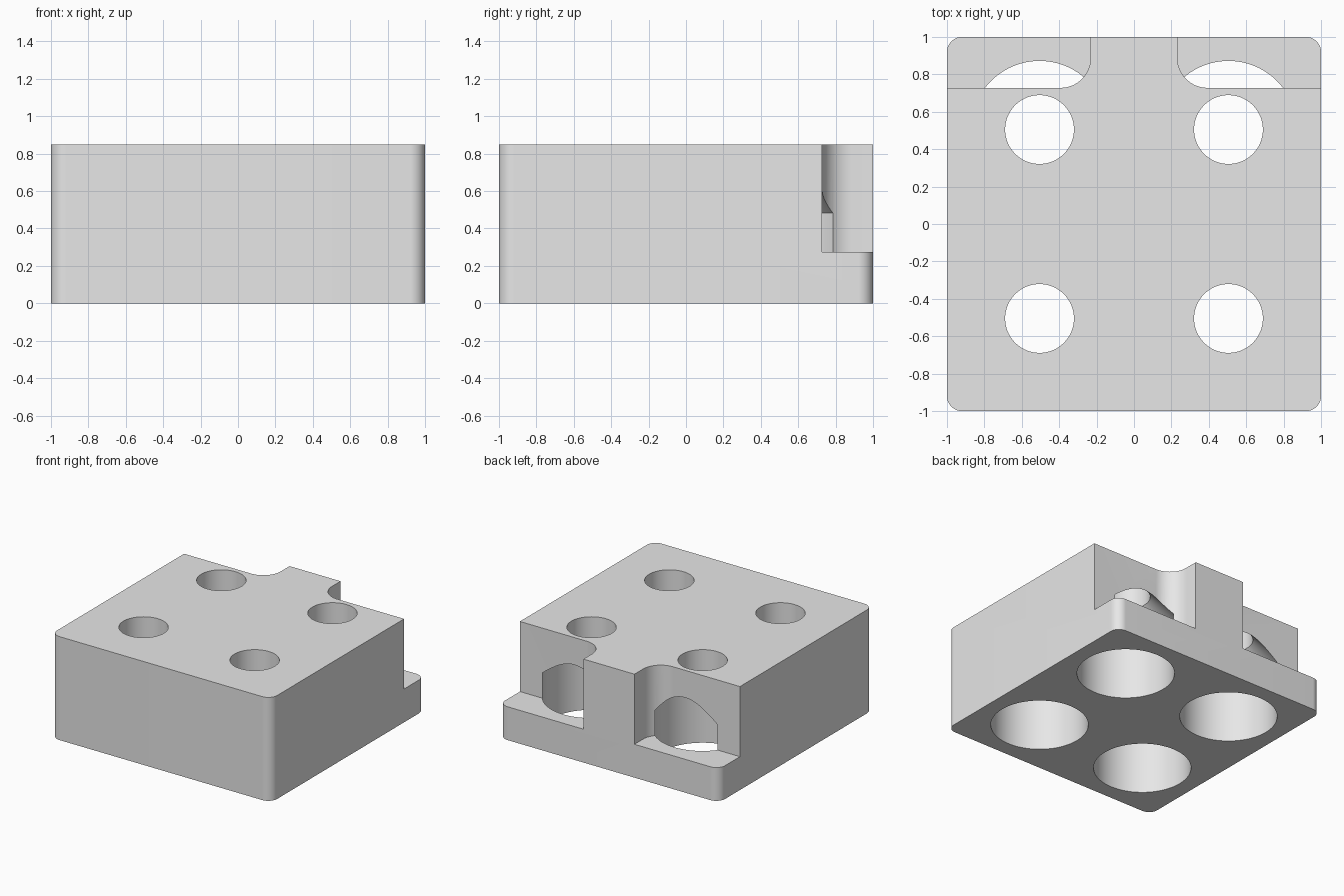
import bpy
import bmesh
from math import cos, sin, pi, radians

if "Cube" in bpy.data.objects:
    bpy.data.objects.remove(bpy.data.objects["Cube"], do_unlink=True)

HEIGHT = 0.85
HOLE = 0.505          # hole distance from each centre line
SEGMENTS = 96

grey = bpy.data.materials.new("light_grey")
grey.use_nodes = True
grey.diffuse_color = (0.8, 0.8, 0.8, 1)
grey.node_tree.nodes["Principled BSDF"].inputs["Base Color"].default_value = (0.8, 0.8, 0.8, 1)


def arc(cx, cy, r, start, end, steps=16):
    angles = [radians(start + (end - start) * i / steps) for i in range(steps + 1)]
    return [(cx + r * cos(a), cy + r * sin(a)) for a in angles]


def loft(bm, rings):
    """Join matching closed rings of points and cap both ends."""
    loops = [[bm.verts.new(p) for p in ring] for ring in rings]
    for low, high in zip(loops, loops[1:]):
        for i in range(len(low)):
            j = (i + 1) % len(low)
            bm.faces.new((low[i], low[j], high[j], high[i]))
    bm.faces.new(loops[0][::-1])
    bm.faces.new(loops[-1])


def prism(bm, outline, z0, z1):
    loft(bm, [[(x, y, z) for x, y in outline] for z in (z0, z1)])


def make_object(name, bm):
    bmesh.ops.recalc_face_normals(bm, faces=bm.faces)
    mesh = bpy.data.meshes.new(name)
    bm.to_mesh(mesh)
    bm.free()
    mesh.materials.append(grey)
    obj = bpy.data.objects.new(name, mesh)
    bpy.context.collection.objects.link(obj)
    return obj


# Block with rounded upright corners
bm = bmesh.new()
outline = []
r = 0.08
for k, (sx, sy) in enumerate(((1, 1), (-1, 1), (-1, -1), (1, -1))):
    outline += arc(sx * (1 - r), sy * (1 - r), r, 90 * k, 90 * k + 90)
prism(bm, outline, 0, HEIGHT)
block = make_object("mounting_block", bm)

# Rear corner notches, each with a rounded inner corner beside the centre rib
bm = bmesh.new()
rib, wall, fillet = 0.232, 0.728, 0.16
notch = [(rib, 1.2)] + arc(rib + fillet, wall + fillet, fillet, 180, 270) + [(1.2, wall), (1.2, 1.2)]
for side in (1, -1):
    prism(bm, [(side * x, y) for x, y in notch], 0.274, 1.2)
notch_cutter = make_object("notch_cutter", bm)

# Stepped holes: wide bore below, 45 degree cone, narrow bore above
bm = bmesh.new()
profile = [(0.367, -0.2), (0.367, 0.482), (0.184, 0.665), (0.184, 1.2)]
for cx in (-HOLE, HOLE):
    for cy in (-HOLE, HOLE):
        loft(bm, [[(cx + rad * cos(2 * pi * i / SEGMENTS), cy + rad * sin(2 * pi * i / SEGMENTS), z)
                   for i in range(SEGMENTS)] for rad, z in profile])
hole_cutter = make_object("hole_cutter", bm)

# Cut the block, then discard the cutters
bpy.ops.object.select_all(action="DESELECT")
block.select_set(True)
bpy.context.view_layer.objects.active = block
for cutter in (notch_cutter, hole_cutter):
    cutter.hide_render = True
    mod = block.modifiers.new(cutter.name, "BOOLEAN")
    mod.operation = "DIFFERENCE"
    mod.solver = "EXACT"
    mod.object = cutter
    bpy.ops.object.modifier_apply(modifier=mod.name)
    bpy.data.objects.remove(cutter, do_unlink=True)

bpy.ops.object.shade_smooth_by_angle(angle=radians(30))
